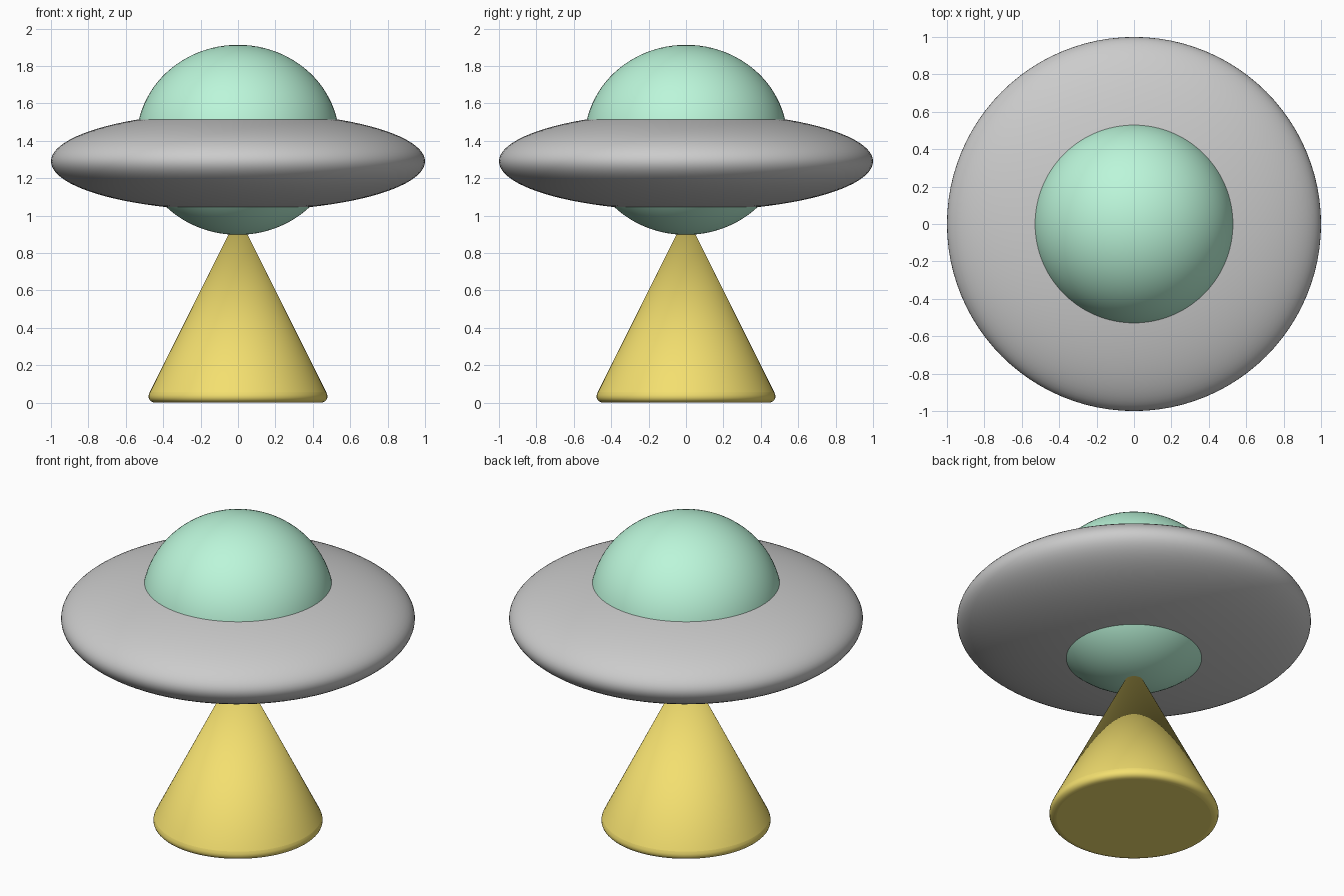
import bpy, math

if "Cube" in bpy.data.objects:
    bpy.data.objects.remove(bpy.data.objects["Cube"])


def finish(name, color=None):
    obj = bpy.context.object
    obj.name = name
    bpy.ops.object.shade_smooth_by_angle(angle=math.radians(30))
    if color:
        mat = bpy.data.materials.new(name + "_colour")
        mat.diffuse_color = (*color, 1)
        mat.use_nodes = True
        mat.node_tree.nodes["Principled BSDF"].inputs["Base Color"].default_value = mat.diffuse_color
        obj.data.materials.append(mat)
    return obj


def ellipsoid(name, radius, half_height, z, color=None):
    bpy.ops.mesh.primitive_uv_sphere_add(segments=96, ring_count=48, radius=1, location=(0, 0, z))
    bpy.context.object.scale = (radius, radius, half_height)
    bpy.ops.object.transform_apply(location=False, rotation=False, scale=True)
    return finish(name, color)


# Flattened saucer hull
ellipsoid("saucer_hull", 1.0, 0.265, 1.29)

# Cabin bubble that shows above and below the hull
ellipsoid("cabin_bubble", 0.542, 0.508, 1.405, (0.50, 0.92, 0.70))

# Light beam: cone with a rounded bottom rim, tip inside the bubble
bpy.ops.mesh.primitive_cone_add(vertices=96, radius1=0.5, radius2=0, depth=1, location=(0, 0, 0.5))
beam = finish("light_beam", (0.90, 0.74, 0.16))
bevel = beam.modifiers.new("rounded_rim", 'BEVEL')
bevel.width = 0.062
bevel.segments = 6
bevel.limit_method = 'ANGLE'
bevel.angle_limit = math.radians(40)
# Smooth the beam after its rim is rounded
bpy.ops.object.modifier_apply(modifier=bevel.name)
bpy.ops.object.shade_smooth_by_angle(angle=math.radians(30))
